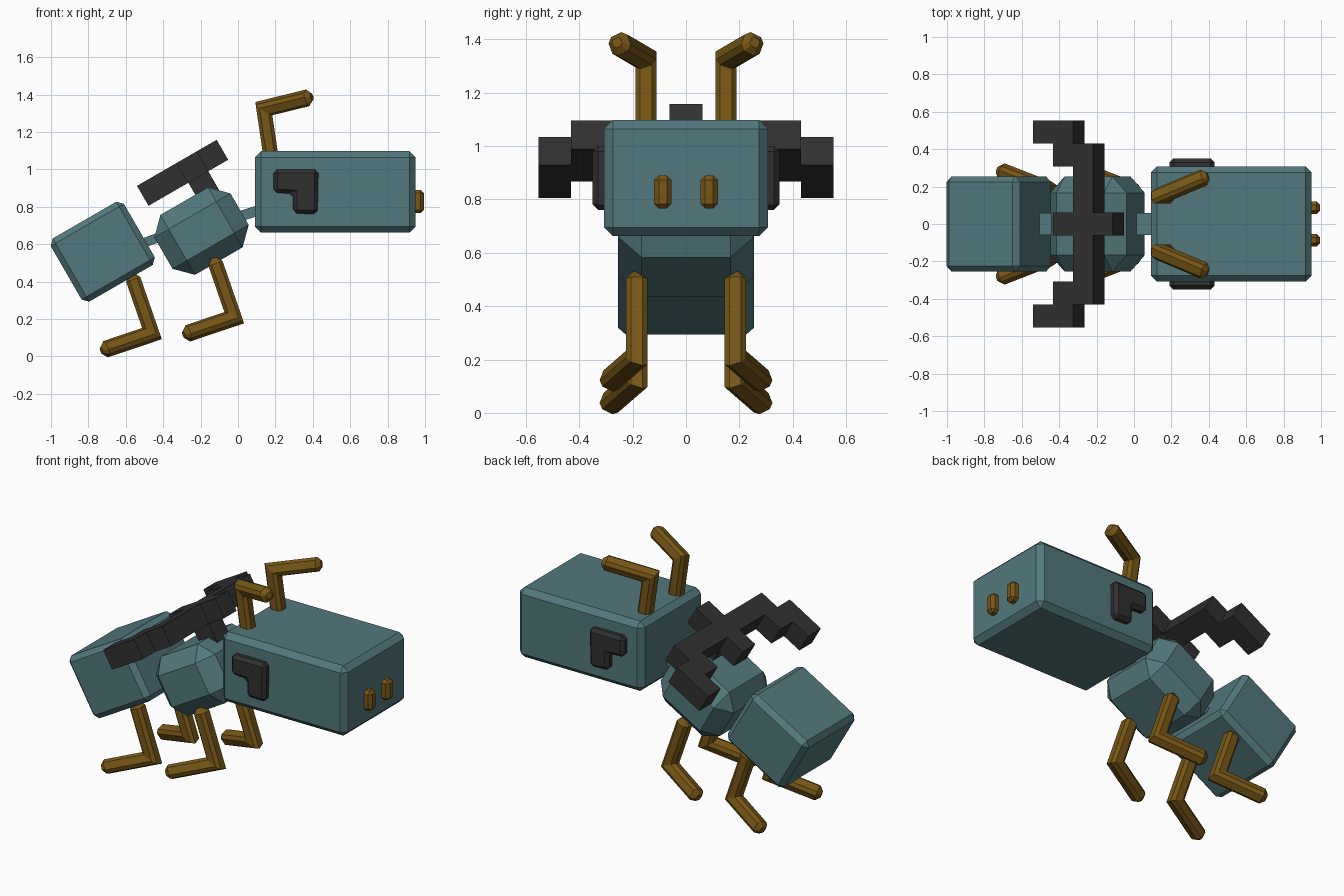
import bpy, bmesh
from math import radians
from mathutils import Vector, Matrix

if "Cube" in bpy.data.objects:
    bpy.data.objects.remove(bpy.data.objects["Cube"])

TILT = Matrix.Rotation(radians(-30), 4, 'Y')


def material(name, rgb):
    m = bpy.data.materials.new(name)
    m.diffuse_color = (*rgb, 1)
    m.use_nodes = True
    m.node_tree.nodes["Principled BSDF"].inputs["Base Color"].default_value = m.diffuse_color
    return m


TEAL = material("teal", (0.085, 0.19, 0.205))
GOLD = material("ochre", (0.19, 0.095, 0.008))
BLACK = material("charcoal", (0.03, 0.03, 0.03))


def finish(name, bm, mat, bevel=0):
    bmesh.ops.recalc_face_normals(bm, faces=bm.faces)
    if bevel:
        bmesh.ops.bevel(bm, geom=bm.edges[:], offset=bevel, segments=1,
                        profile=0.5, affect='EDGES')
    me = bpy.data.meshes.new(name)
    bm.to_mesh(me)
    bm.free()
    me.materials.append(mat)
    ob = bpy.data.objects.new(name, me)
    bpy.context.collection.objects.link(ob)
    return ob


def box(name, center, size, mat, bevel=0, rot=Matrix()):
    bm = bmesh.new()
    bmesh.ops.create_cube(bm, size=1, matrix=Matrix.Diagonal((*size, 1)))
    ob = finish(name, bm, mat, bevel)
    ob.matrix_world = Matrix.Translation(center) @ rot
    return ob


def prism(name, pts, vec, mat, bevel=0):
    bm = bmesh.new()
    face = bm.faces.new([bm.verts.new(p) for p in pts])
    new = bmesh.ops.extrude_face_region(bm, geom=[face])["geom"]
    bmesh.ops.translate(bm, vec=vec, verts=[v for v in new if isinstance(v, bmesh.types.BMVert)])
    return finish(name, bm, mat, bevel)


def limb(name, a, b, c, mat, r=0.04, ch=0.018):
    """Two-segment chamfered square bar with a mitred joint and tapered tips."""
    a, b, c = Vector(a), Vector(b), Vector(c)
    d1, d2 = (b - a).normalized(), (c - b).normalized()
    side = Vector((0, 1, 0))
    up = d1.cross(side).normalized()
    k = r - ch
    sect = [(r, k), (k, r), (-k, r), (-r, k), (-r, -k), (-k, -r), (k, -r), (r, -k)]
    ring = [a + side * u + up * v for u, v in sect]

    def slide(pts, d, at, n):
        return [p + d * ((at - p).dot(n) / d.dot(n)) for p in pts]

    start = slide(ring, d1, a + d1 * 0.03, d1)
    knee = slide(ring, d1, b, (d1 + d2).normalized())
    end = slide(knee, d2, c - d2 * 0.025, d2)
    tip0 = [a + (p - a - d1 * 0.03) * 0.4 for p in start]
    tip1 = [c + (p - c + d2 * 0.025) * 0.45 for p in end]
    bm = bmesh.new()
    rings = [[bm.verts.new(p) for p in q] for q in (tip0, start, knee, end, tip1)]
    for q0, q1 in zip(rings, rings[1:]):
        for i in range(8):
            j = (i + 1) % 8
            bm.faces.new((q0[i], q0[j], q1[j], q1[i]))
    bm.faces.new(rings[0])
    bm.faces.new(rings[-1])
    return finish(name, bm, mat)


# body segments and the thin joints between them
box("head", (0.52, 0, 0.88), (0.86, 0.615, 0.435), TEAL, 0.033)
box("thorax", (-0.195, 0, 0.67), (0.47, 0.51, 0.37), TEAL, 0.088, TILT)
box("abdomen", (-0.723, 0, 0.56), (0.452, 0.51, 0.39), TEAL, 0.03, TILT)
box("neck_joint", (0.06, 0, 0.765), (0.16, 0.12, 0.055), TEAL, 0, Matrix.Rotation(radians(-18), 4, 'Y'))
box("waist_joint", (-0.455, 0, 0.625), (0.16, 0.12, 0.05), TEAL, 0, Matrix.Rotation(radians(-20), 4, 'Y'))

# paired parts
eye = [(0.19, 1.0), (0.43, 1.0), (0.425, 0.76), (0.295, 0.765), (0.295, 0.87), (0.19, 0.875)]
for s, tag in ((-1, "right"), (1, "left")):
    prism(f"eye_{tag}", [(x, s * 0.27, z) for x, z in eye], (0, s * 0.08, 0), BLACK, 0.02)
    box(f"tooth_{tag}", (0.955, s * 0.087, 0.828), (0.08, 0.066, 0.125), GOLD, 0.018)
    limb(f"antenna_{tag}", (0.18, s * 0.15, 1.04), (0.138, s * 0.15, 1.325),
         (0.395, s * 0.258, 1.388), GOLD)
    for part, dx, dz in (("front", 0, 0), ("back", -0.44, -0.085)):
        limb(f"{part}_leg_{tag}", (-0.13 + dx, s * 0.185, 0.525 + dz),
             (-0.02 + dx, s * 0.185, 0.207 + dz), (-0.29 + dx, s * 0.29, 0.116 + dz), GOLD)

# stepped back crest, laid out in square cells on the tilted plane
C = 0.123
half = [(4, .5), (3, .5), (3, 3.5), (2, 3.5), (2, 4.5), (0, 4.5), (0, 3.5),
        (1, 3.5), (1, 2.5), (2, 2.5), (2, .5), (1, .5)]
outline = half + [(u, -y) for u, y in reversed(half)]
place = Matrix.Translation((-0.54, 0, 0.912)) @ TILT
crest = prism("crest", [(u * C, y * C, 0) for u, y in outline], (0, 0, -C), BLACK)
crest.matrix_world = place
box("crest_stem", place @ Vector((2.5 * C, 0, -1.75 * C)), (C, C, 1.5 * C), BLACK, 0, TILT)
